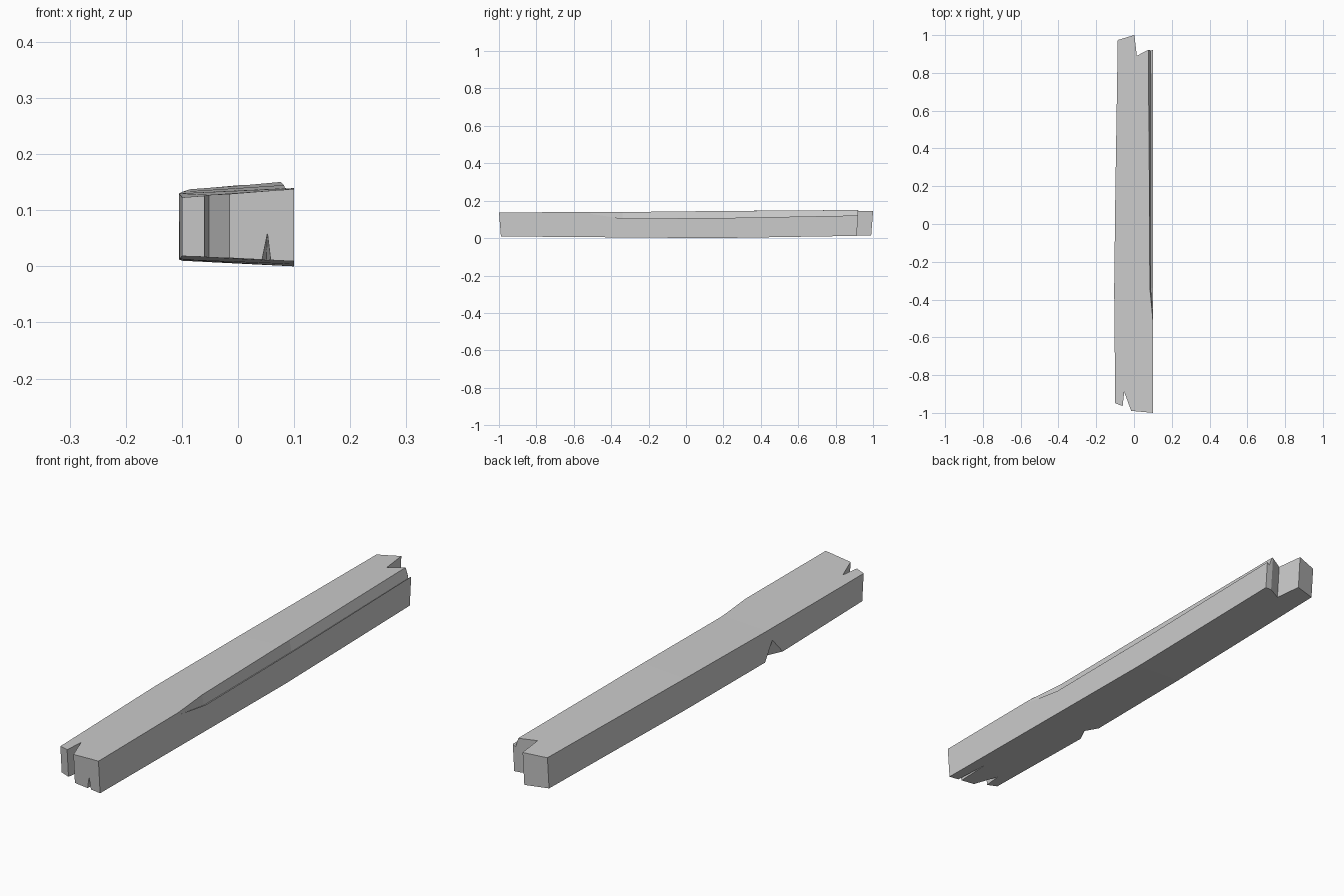
import bpy
import bmesh

cube = bpy.data.objects.get("Cube")
if cube:
    bpy.data.objects.remove(cube, do_unlink=True)


def finish(bm, name):
    bmesh.ops.recalc_face_normals(bm, faces=bm.faces)
    mesh = bpy.data.meshes.new(name)
    bm.to_mesh(mesh)
    bm.free()
    obj = bpy.data.objects.new(name, mesh)
    bpy.context.collection.objects.link(obj)
    return obj


def loft(name, rings):
    """Skin matching rings of points and cap both ends."""
    bm = bmesh.new()
    rows = [[bm.verts.new(p) for p in ring] for ring in rings]
    n = len(rows[0])
    for a, b in zip(rows, rows[1:]):
        for i in range(n):
            j = (i + 1) % n
            bm.faces.new((a[i], a[j], b[j], b[i]))
    bm.faces.new(rows[0])
    bm.faces.new(rows[-1][::-1])
    return finish(bm, name)


def end_cutter(name, outline, lean):
    """Upright cutter from a plan outline, leaning along y with height."""
    return loft(name, [[(x, y + lean * (z - 0.14), z) for x, y in outline]
                       for z in (-0.1, 0.3)])


def hull(name, points):
    bm = bmesh.new()
    for p in points:
        bm.verts.new(p)
    bmesh.ops.convex_hull(bm, input=bm.verts)
    return finish(bm, name)


def carve(target, cutter):
    cutter.hide_render = True
    mod = target.modifiers.new("carve", 'BOOLEAN')
    mod.operation = 'DIFFERENCE'
    mod.solver = 'EXACT'
    mod.object = cutter
    bpy.context.view_layer.objects.active = target
    bpy.ops.object.modifier_apply(modifier=mod.name)
    bpy.data.objects.remove(cutter, do_unlink=True)


# Slightly warped beam: y, left x, bottom heights, top heights
stations = [
    (-1.1, -0.098, 0.020, 0.010, 0.121, 0.137),
    (-0.35, -0.105, 0.012, 0.004, 0.130, 0.140),
    (0.15, -0.099, 0.010, 0.000, 0.133, 0.146),
    (1.1, -0.084, 0.015, 0.015, 0.138, 0.154),
]
beam = loft("wooden_beam", [
    [(xl, y, bl), (0.1, y, br), (0.1, y, tr), (xl, y, tl)]
    for y, xl, bl, br, tl, tr in stations])

# Splintered front end with a split
carve(beam, end_cutter("front_cutter", [
    (-0.2, -0.92), (-0.1, -0.95), (-0.06, -0.965), (-0.052, -0.89),
    (-0.015, -0.99), (0.1, -1.0), (0.2, -1.0), (0.2, -1.3), (-0.2, -1.3)],
    -0.08))

# Splintered back end with a step
carve(beam, end_cutter("back_cutter", [
    (-0.2, 0.94), (-0.083, 0.975), (0.002, 1.0), (0.015, 0.89),
    (0.072, 0.92), (0.2, 0.93), (0.2, 1.3), (-0.2, 1.3)], 0.08))

# Long split along the upper edge: y, wall top x, wall foot x, foot z, lip z
split = [
    (-0.54, 0.101, 0.102, 0.135, 0.139),
    (-0.34, 0.082, 0.090, 0.100, 0.106),
    (0.2, 0.080, 0.090, 0.102, 0.110),
    (1.1, 0.074, 0.088, 0.115, 0.127),
]
carve(beam, loft("edge_cutter", [
    [(xf, y, zf), (0.104, y, zl), (0.2, y, zl), (0.2, y, 0.2),
     (xt - 0.01, y, 0.2), (xt, y, 0.152)]
    for y, xt, xf, zf, zl in split]))

# Chip in the lower side edge
carve(beam, hull("chip_cutter", [
    (-0.108, -0.32, -0.005), (-0.108, -0.47, -0.005),
    (-0.108, -0.38, 0.09), (-0.065, -0.39, -0.01)]))

# Wedge crack under the front end
carve(beam, hull("crack_cutter", [
    (0.038, -1.03, 0.0), (0.062, -1.03, 0.0),
    (0.053, -1.03, 0.072), (0.05, -0.8, 0.0)]))

# Plain grey wood
mat = bpy.data.materials.new("weathered_grey")
mat.use_nodes = True
grey = (0.6, 0.6, 0.6, 1)
mat.diffuse_color = grey
mat.node_tree.nodes["Principled BSDF"].inputs["Base Color"].default_value = grey
beam.data.materials.clear()
beam.data.materials.append(mat)
for poly in beam.data.polygons:
    poly.material_index = 0
    poly.use_smooth = False
